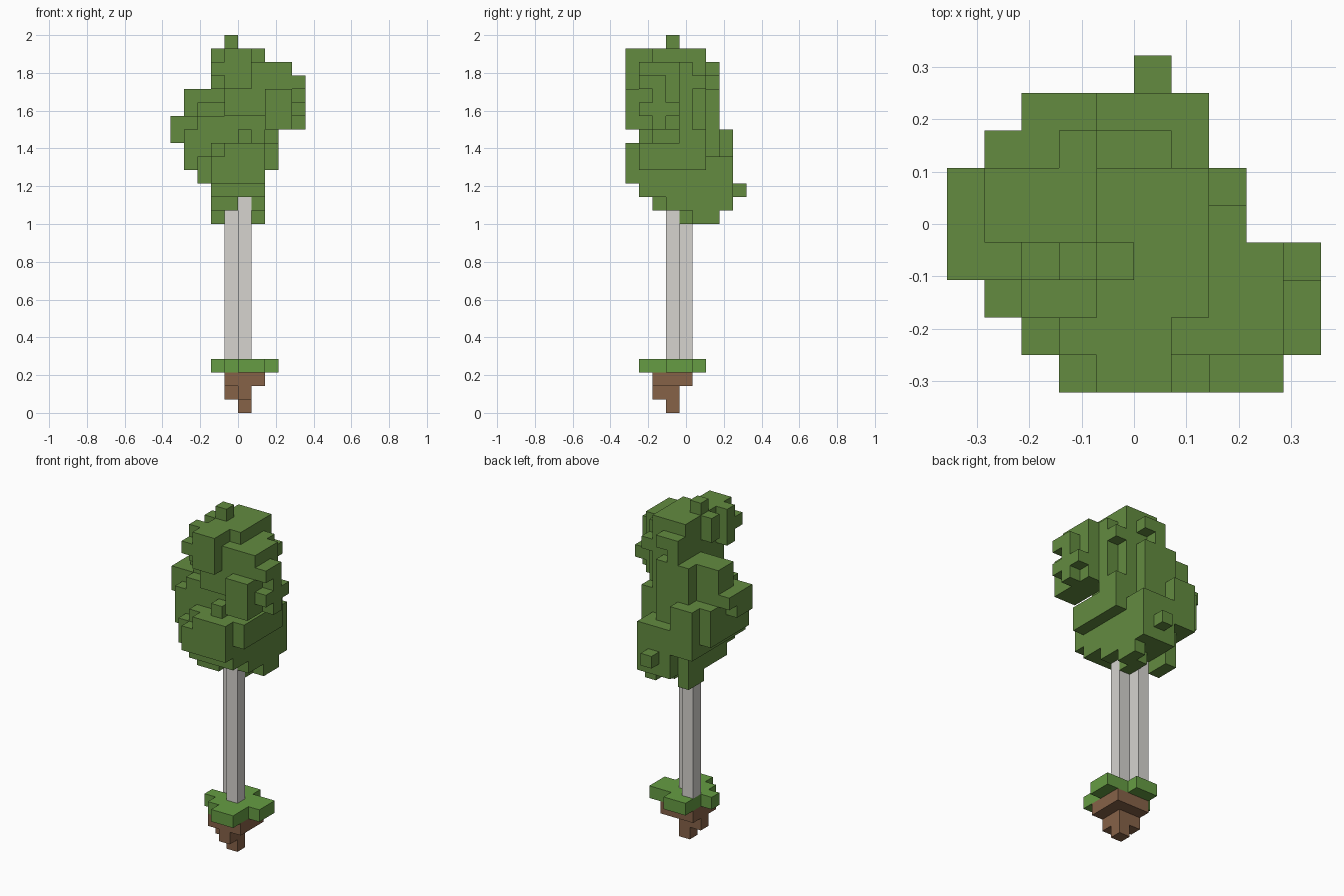
import bpy
import bmesh
from mathutils import Vector

cube = bpy.data.objects.get("Cube")
if cube:
    bpy.data.objects.remove(cube, do_unlink=True)

UNIT = 2 / 28                      # edge length of one block
ORIGIN = Vector((0, -4.5, 0))      # grid origin, in blocks


def make_material(name, colour):
    mat = bpy.data.materials.new(name)
    mat.use_nodes = True
    rgba = (*colour, 1)
    mat.diffuse_color = rgba
    mat.node_tree.nodes["Principled BSDF"].inputs["Base Color"].default_value = rgba
    return mat


def fill(boxes):
    """Union of boxes (x0, x1, y0, y1, z0, z1) as a set of grid cells."""
    return {(x, y, z)
            for x0, x1, y0, y1, z0, z1 in boxes
            for x in range(x0, x1)
            for y in range(y0, y1)
            for z in range(z0, z1)}


def build_blocks(name, boxes, mat):
    """Mesh only the outer skin of the filled cells and merge flat areas."""
    cells = fill(boxes)
    bm = bmesh.new()
    corners = {}

    def corner(point):
        key = tuple(round(c) for c in point)
        if key not in corners:
            corners[key] = bm.verts.new((Vector(key) + ORIGIN) * UNIT)
        return corners[key]

    for cell in cells:
        for axis in range(3):
            for side in (0, 1):
                step = Vector((0, 0, 0))
                step[axis] = 1
                neighbour = Vector(cell) + step * (2 * side - 1)
                if tuple(int(c) for c in neighbour) in cells:
                    continue
                u, v = Vector((0, 0, 0)), Vector((0, 0, 0))
                u[(axis + 1) % 3] = 1
                v[(axis + 2) % 3] = 1
                base = Vector(cell) + step * side
                loop = [base, base + u, base + u + v, base + v]
                if not side:
                    loop.reverse()
                bm.faces.new([corner(p) for p in loop])

    bmesh.ops.dissolve_limit(bm, angle_limit=0.01, verts=bm.verts[:], edges=bm.edges[:])
    mesh = bpy.data.meshes.new(name)
    bm.to_mesh(mesh)
    bm.free()
    mesh.materials.append(mat)
    obj = bpy.data.objects.new(name, mesh)
    bpy.context.collection.objects.link(obj)
    return obj


leaf = make_material("leaf green", (0.125, 0.26, 0.051))
grass = make_material("grass green", (0.133, 0.335, 0.056))
bark = make_material("pale bark", (0.67, 0.655, 0.625))
soil = make_material("soil brown", (0.24, 0.122, 0.064))

# Soil plug tapering downwards
build_blocks("soil", [
    (0, 1, 3, 4, 0, 1),
    (0, 1, 2, 4, 1, 2), (-1, 0, 3, 4, 1, 2),
    (-1, 2, 2, 5, 2, 3),
], soil)

# Ragged grass patch
build_blocks("grass", [
    (-1, 2, 2, 5, 3, 4), (0, 2, 1, 2, 3, 4), (2, 3, 3, 5, 3, 4),
    (-2, -1, 3, 4, 3, 4), (-1, 1, 5, 6, 3, 4),
], grass)

# Two trunk columns touching at a corner
build_blocks("trunk_front", [(0, 1, 3, 4, 4, 16)], bark)
build_blocks("trunk_back", [(-1, 0, 4, 5, 4, 15)], bark)

# Crown: upper clump leaning forward
upper_clump = [
    (-1, 2, 2, 6, 20, 27), (-1, 1, 1, 2, 22, 27), (1, 2, 1, 2, 22, 26),
    (-1, 1, 0, 1, 24, 27), (-1, 0, 3, 4, 27, 28),
    (-2, -1, 0, 1, 25, 26), (-2, -1, 1, 2, 24, 27), (-2, -1, 3, 4, 25, 27),
    (-1, 1, 6, 7, 19, 24), (-1, 0, 6, 7, 24, 26), (0, 1, 6, 7, 25, 26),
]
# Crown: clump on the left side
left_clump = [
    (2, 4, 1, 4, 21, 26), (2, 4, 0, 1, 21, 24),
    (2, 3, 4, 5, 20, 26), (2, 3, 5, 6, 24, 25),
    (4, 5, 2, 3, 21, 25), (4, 5, 1, 2, 24, 25), (4, 5, 1, 4, 22, 23),
    (2, 3, 1, 6, 18, 20), (2, 3, 5, 6, 20, 21),
]
# Crown: clump on the right side
right_clump = [
    (-4, -1, 4, 6, 18, 24), (-2, -1, 6, 7, 19, 24),
    (-5, -4, 3, 5, 20, 22), (-5, -4, 5, 6, 21, 22),
    (-4, -1, 3, 4, 18, 22), (-3, -1, 3, 4, 22, 23),
    (-4, -1, 2, 7, 18, 21), (-3, -1, 2, 3, 21, 22),
    (-3, -1, 1, 7, 17, 19), (-3, -1, 7, 8, 17, 21),
]
# Crown: lower clump hanging round the trunk top
lower_clump = [
    (-2, 2, 1, 7, 16, 19), (-2, 2, 1, 6, 19, 20), (0, 1, 1, 2, 20, 21),
    (-2, 2, 0, 1, 17, 19), (-1, 2, 0, 1, 19, 20), (-1, 2, 7, 8, 15, 19),
    (-2, 0, 2, 7, 15, 16), (0, 1, 4, 7, 15, 16), (1, 2, 3, 7, 15, 16),
    (1, 2, 5, 7, 14, 15), (0, 1, 4, 6, 14, 15), (-2, -1, 5, 7, 14, 15),
    (0, 1, 8, 9, 16, 17),
]
build_blocks("crown", upper_clump + left_clump + right_clump + lower_clump, leaf)
